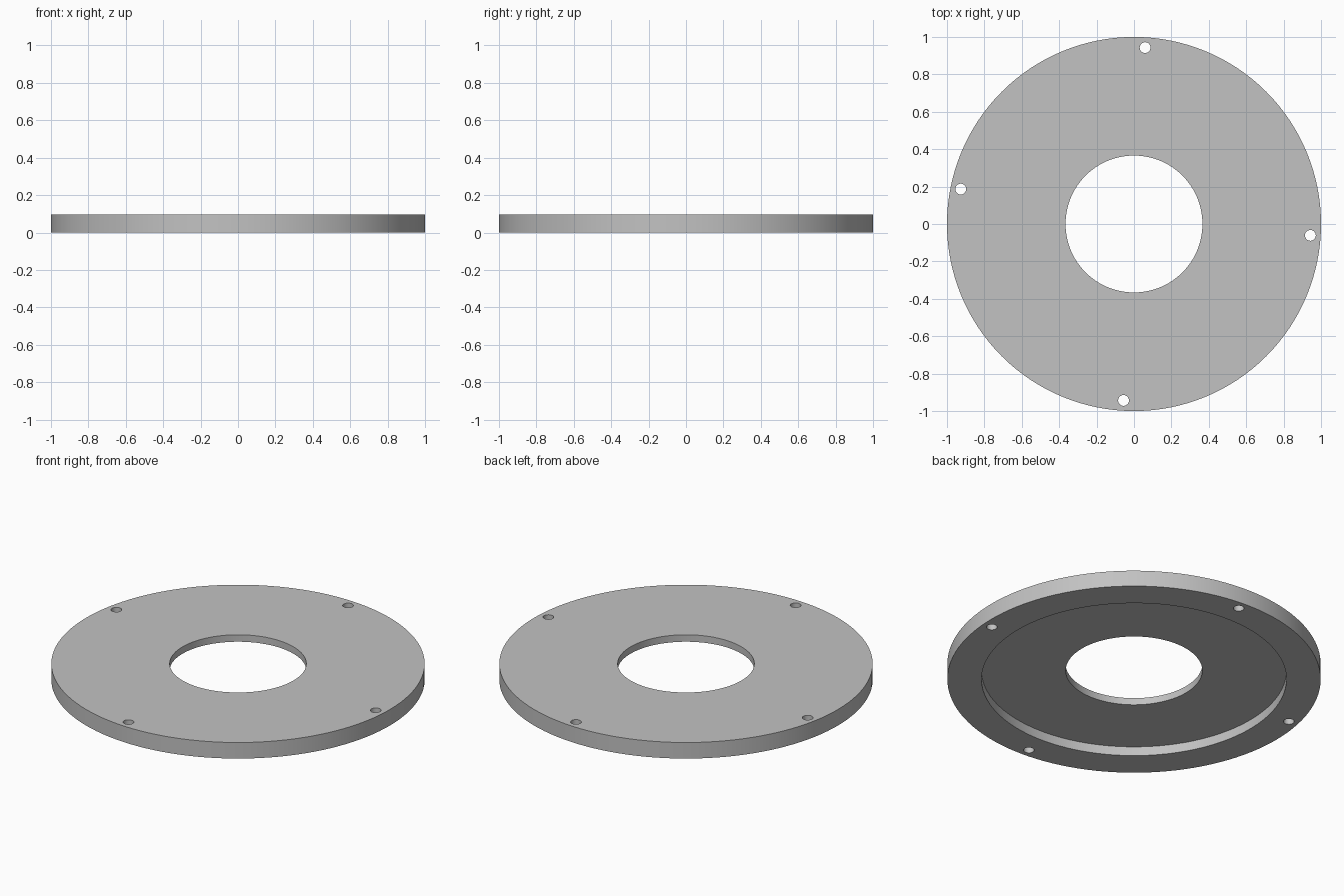
import bpy
import bmesh
from math import cos, sin, radians, tau

cube = bpy.data.objects.get("Cube")
if cube:
    bpy.data.objects.remove(cube)

TOP, SEAM = 0.095, 0.054
OUTER, BORE, RECESS = 1.0, 0.366, 0.817
BOLT_CIRCLE, BOLT_RADIUS = 0.945, 0.029
BOLT_ANGLES = (-3.7, 86.4, 168.6, 266.6)

grey = bpy.data.materials.new("plain grey")
grey.use_nodes = True
colour = (0.54, 0.54, 0.54, 1)
grey.diffuse_color = colour
grey.node_tree.nodes["Principled BSDF"].inputs["Base Color"].default_value = colour


def add_circle(curve, radius, sides, x=0, y=0):
    """Add one closed round outline to a flat curve."""
    spline = curve.splines.new("POLY")
    spline.points.add(sides - 1)
    for i, point in enumerate(spline.points):
        a = tau * i / sides
        point.co = (x + radius * cos(a), y + radius * sin(a), 0, 1)
    spline.use_cyclic_u = True


def drilled_ring(name, inner, bottom, top):
    """Extrude a ring outline pierced by the bolt holes."""
    curve = bpy.data.curves.new(name, "CURVE")
    curve.dimensions = "2D"
    curve.fill_mode = "BOTH"
    curve.extrude = (top - bottom) / 2
    add_circle(curve, OUTER, 128)
    add_circle(curve, inner, 96)
    for angle in map(radians, BOLT_ANGLES):
        add_circle(curve, BOLT_RADIUS, 24,
                   BOLT_CIRCLE * cos(angle), BOLT_CIRCLE * sin(angle))
    obj = bpy.data.objects.new(name, curve)
    bpy.context.collection.objects.link(obj)
    obj.location.z = (top + bottom) / 2

    # Turn the outline into a welded mesh with crisp rims
    bpy.ops.object.select_all(action="DESELECT")
    obj.select_set(True)
    bpy.context.view_layer.objects.active = obj
    bpy.ops.object.convert(target="MESH")
    obj = bpy.context.object
    bm = bmesh.new()
    bm.from_mesh(obj.data)
    bmesh.ops.remove_doubles(bm, verts=bm.verts, dist=0.0001)
    bmesh.ops.recalc_face_normals(bm, faces=bm.faces)
    bm.to_mesh(obj.data)
    bm.free()
    obj.data.materials.clear()
    obj.data.materials.append(grey)
    bpy.ops.object.shade_smooth_by_angle(angle=radians(30))
    return obj


# Thin top plate with the central bore
drilled_ring("top_plate", BORE, SEAM, TOP)
# Outer rim below it, leaving a wide round recess underneath
drilled_ring("lower_rim", RECESS, 0, SEAM)
